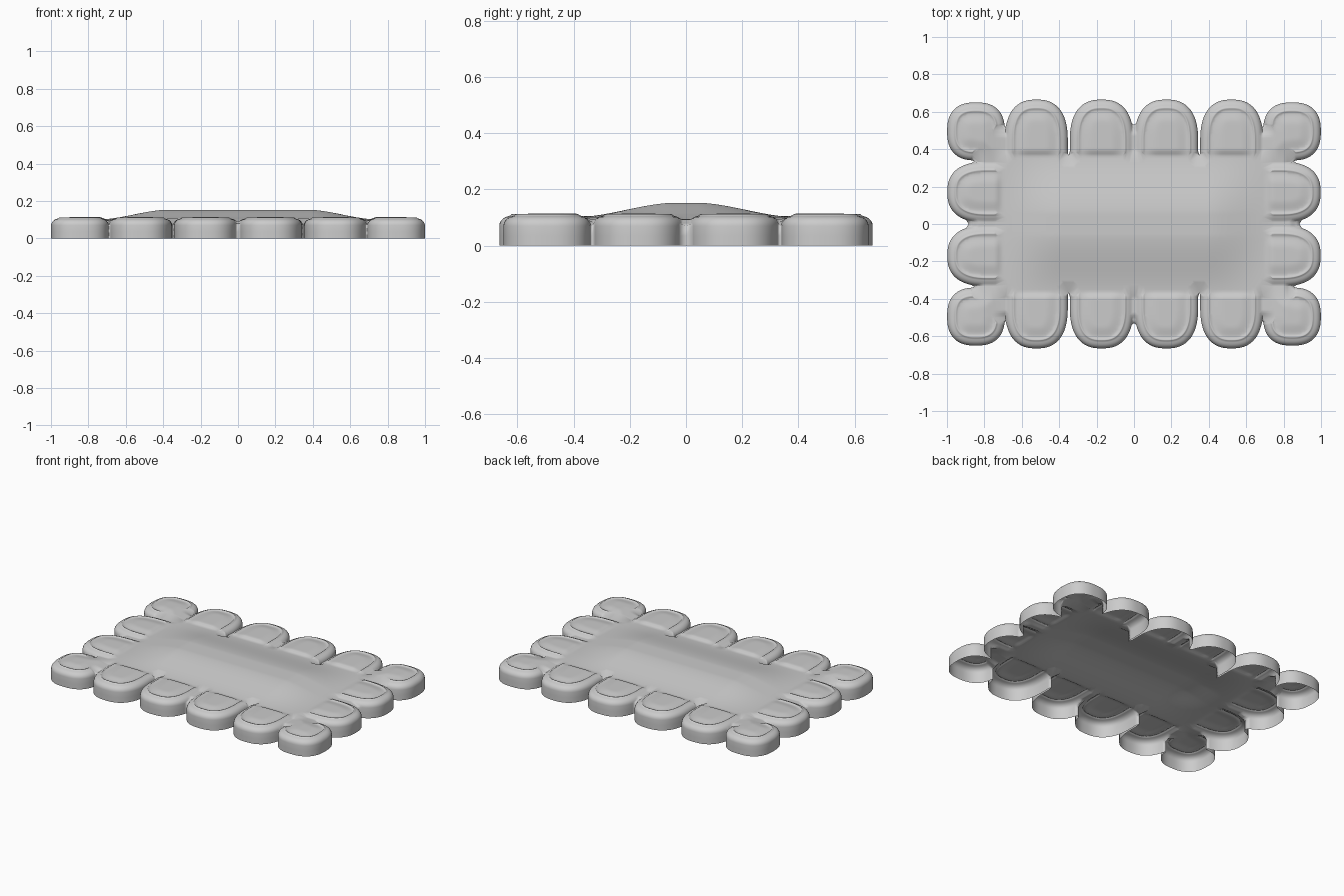
import bpy, bmesh, math
from mathutils import Vector, kdtree
from mathutils.geometry import delaunay_2d_cdt

if "Cube" in bpy.data.objects:
    bpy.data.objects.remove(bpy.data.objects["Cube"])


def resample(pts, step):
    """Even spacing along an open polyline."""
    total = sum((b - a).length for a, b in zip(pts, pts[1:]))
    n = max(2, round(total / step))
    out, i, acc = [], 0, 0.0
    for k in range(n + 1):
        s = total * k / n
        while i < len(pts) - 2 and acc + (pts[i + 1] - pts[i]).length < s:
            acc += (pts[i + 1] - pts[i]).length
            i += 1
        seg = (pts[i + 1] - pts[i]).length
        out.append(pts[i].lerp(pts[i + 1], min(1, (s - acc) / seg)))
    return out


def lobe(cx, cy, rx, ry, t0, t1, ext=(0, 0)):
    """Superellipse arc, counter-clockwise, with straight legs toward the middle."""
    pts = []
    for k in range(161):
        t = math.radians(t0 + (t1 - t0) * k / 160)
        c, s = math.cos(t), math.sin(t)
        pts.append(Vector((cx + rx * math.copysign(abs(c) ** 0.8, c),
                           cy + ry * math.copysign(abs(s) ** 0.8, s))))
    if ext != (0, 0):
        e = Vector(ext)
        pts = [pts[0] + e] + pts + [pts[-1] + e]
    return resample(pts, 0.01)


def smooth(a, b, x):
    t = min(1, max(0, (x - a) / (b - a)))
    return t * t * (3 - 2 * t)


def ramp(a, b, x):
    t = min(1, max(0, (x - a) / (b - a)))
    return 0.4 * t + 0.6 * smooth(0, 1, t)


# One quarter of the scalloped rim: side, corner and two long-edge lobes
side = lobe(0.78, 0.17, 0.218, 0.163, -90, 90, (-0.04, 0))
corner = lobe(0.845, 0.495, 0.154, 0.155, -85, 170)
outer = lobe(0.522, 0.44, 0.168, 0.225, 0, 180, (0, -0.06))
inner = lobe(0.173, 0.44, 0.170, 0.225, 0, 180, (0, -0.06))
curves = [side, corner, outer, inner]

quarter = [Vector((0.885, 0))]
quarter += [p for p in side if p.x > (0.89 if p.y < 0.17 else 0.865)]
quarter += [Vector((0.855, 0.336))] + corner + [Vector((0.688, 0.518))]
quarter += [p for p in outer if p.y > (0.53 if p.x > 0.522 else 0.38)]
quarter += [Vector((0.35, 0.365))]
quarter += [p for p in inner if p.y > (0.38 if p.x > 0.173 else 0.535)]
quarter += [Vector((0, 0.53))]
half = quarter + [Vector((-p.x, p.y)) for p in reversed(quarter[:-1])]
outline = half + [-p for p in half[1:-1]]


def tree(points):
    kd = kdtree.KDTree(len(points))
    for i, p in enumerate(points):
        kd.insert((p[0], p[1], 0), i)
    kd.balance()
    return lambda x, y: kd.find((x, y, 0))[2]


def mirrored(points):
    return [Vector((p.x * sx, p.y * sy)) for p in points for sx in (1, -1) for sy in (1, -1)]


dist_lobe = tree(mirrored([p for c in curves for p in resample(c, 0.003)]) + outline)
dist_rim = tree(outline)

# Sample points: contours following each lobe, plus a regular grid
steiner = []
for c in curves:
    for d in (0, 0.0015, 0.006, 0.013, 0.022, 0.032, 0.038, 0.042, 0.046, 0.051):
        for i, p in enumerate(c):
            t = (c[min(i + 1, len(c) - 1)] - c[max(i - 1, 0)]).normalized()
            q = p + Vector((-t.y, t.x)) * d
            if q.x >= 0 and q.y >= 0 and dist_lobe(q.x, q.y) >= d * 0.93 - 1e-4 \
                    and (d == 0 or dist_rim(q.x, q.y) > 0.001):
                steiner.append(q)
points = mirrored(steiner)
G = 0.0125
for i in range(-80, 81):
    for j in range(-53, 54):
        x, y = i * G, j * G
        if dist_lobe(x, y) > 0.057:
            points.append(Vector((x, y)))


def height(x, y):
    d, e = dist_lobe(x, y), dist_rim(x, y)
    ax, ay = abs(x), abs(y)
    k = 1 - min(1, d / 0.042)
    z = 0.07 + 0.036 * math.sqrt(max(0, 1 - k * k))          # rounded rim
    z = max(z, 0.07 + 0.024 * min(1, e / 0.05))
    out = max(smooth(0.70, 0.745, ax), smooth(0.365, 0.395, ay))
    core = 0.102
    blend = max(out, 1 - smooth(0, 0.04, e))
    z = core + (z - core) * blend
    z += out * 0.007 * math.exp(-((d - 0.045) / 0.005) ** 2)  # raised piping line
    z += out * 0.009 * smooth(0.05, 0.12, d)                  # soft lobe pad
    z += 0.05 * ramp(0.72, 0.40, ax) * ramp(0.37, 0.06, ay)   # middle pillow
    return z


n = len(outline)
verts, _, faces, *_ = delaunay_2d_cdt(outline + points, [], [list(range(n))], 1, 1e-4)

bm = bmesh.new()
bv = [bm.verts.new((v.x, v.y, height(v.x, v.y))) for v in verts]
for f in faces:
    bm.faces.new([bv[i] for i in f])
bmesh.ops.delete(bm, geom=[v for v in bm.verts if not v.link_faces], context='VERTS')
bm.normal_update()
if sum(f.normal.z for f in bm.faces) < 0:
    bmesh.ops.reverse_faces(bm, faces=bm.faces[:])

# Outer wall dropped from the rim, open underneath
wall_edges = [e for e in bm.edges if e.is_boundary]
for frac in (0.5, 0.0):
    res = bmesh.ops.extrude_edge_only(bm, edges=wall_edges)["geom"]
    for v in res:
        if isinstance(v, bmesh.types.BMVert):
            v.co.z = 0.035 if frac else 0.0
    wall_edges = [e for e in res if isinstance(e, bmesh.types.BMEdge) and e.is_boundary
                  and abs(e.verts[0].co.z - e.verts[1].co.z) < 1e-6]
bmesh.ops.recalc_face_normals(bm, faces=bm.faces[:])
bm.normal_update()
if sum(f.normal.z * f.calc_area() for f in bm.faces) < 0:
    bmesh.ops.reverse_faces(bm, faces=bm.faces[:])

mesh = bpy.data.meshes.new("scalloped_cushion")
bm.to_mesh(mesh)
bm.free()
mesh.shade_smooth()
cushion = bpy.data.objects.new("scalloped_cushion", mesh)
bpy.context.collection.objects.link(cushion)
mat = bpy.data.materials.new("light grey")
mat.diffuse_color = (0.6, 0.6, 0.6, 1)
mat.use_nodes = True
mat.node_tree.nodes["Principled BSDF"].inputs["Base Color"].default_value = mat.diffuse_color
mesh.materials.append(mat)
